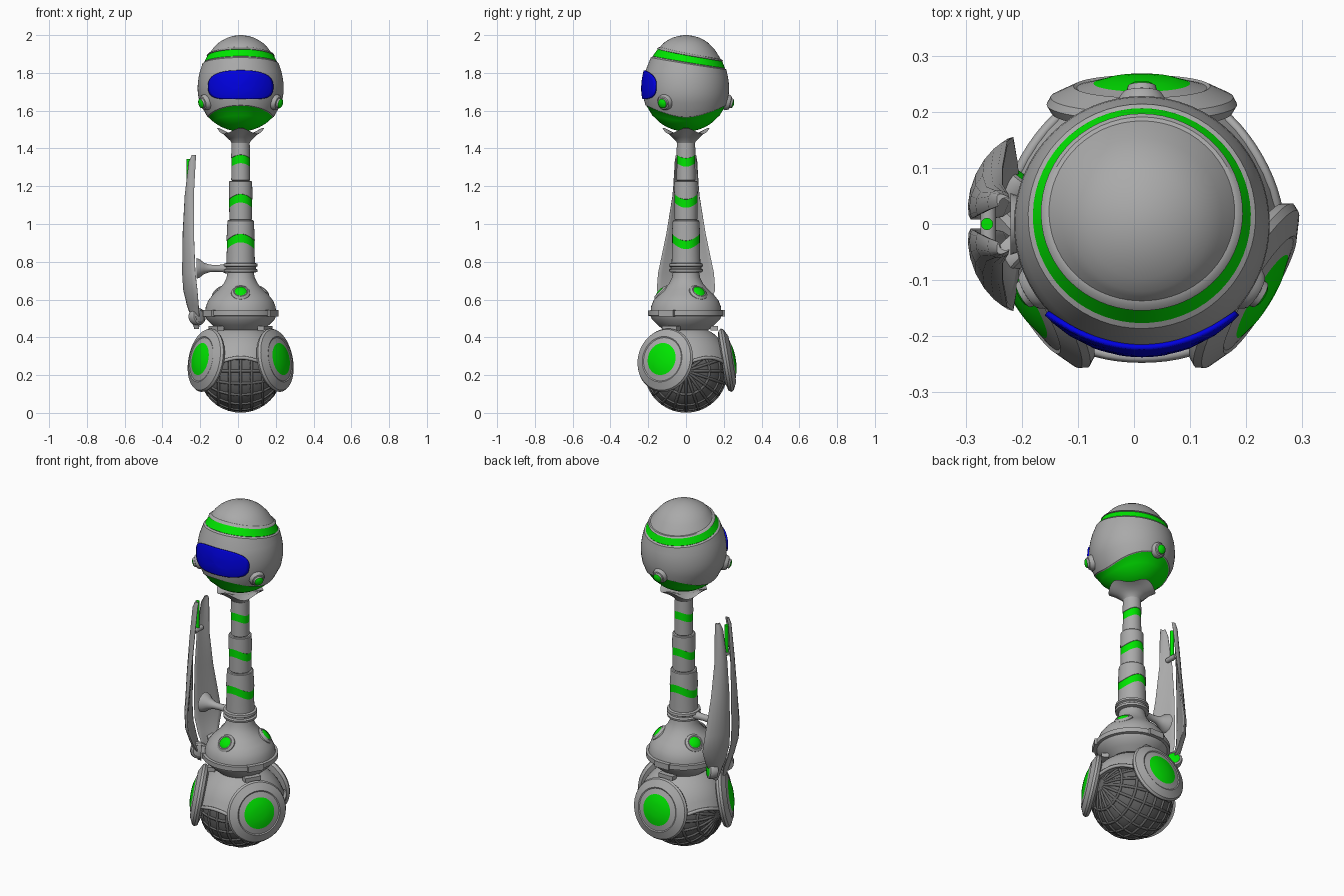
import bpy, bmesh
from math import sin, cos, pi, radians, sqrt
from mathutils import Vector

old = bpy.data.objects.get("Cube")
if old:
    bpy.data.objects.remove(old, do_unlink=True)

AX = 0.014  # body axis in x


def material(name, rgb):
    m = bpy.data.materials.new(name)
    m.use_nodes = True
    m.diffuse_color = (*rgb, 1)
    m.node_tree.nodes["Principled BSDF"].inputs["Base Color"].default_value = (*rgb, 1)
    return m


GREY = material("grey", (0.4, 0.4, 0.4))
GREEN = material("green", (0, 0.88, 0))
BLUE = material("blue", (0, 0, 0.75))
DARK = material("dark grey", (0.13, 0.13, 0.13))


def finish(name, bm, mats, angle=35):
    bmesh.ops.recalc_face_normals(bm, faces=bm.faces)
    me = bpy.data.meshes.new(name)
    bm.to_mesh(me)
    bm.free()
    for m in mats:
        me.materials.append(m)
    ob = bpy.data.objects.new(name, me)
    bpy.context.collection.objects.link(ob)
    bpy.ops.object.select_all(action='DESELECT')
    ob.select_set(True)
    bpy.context.view_layer.objects.active = ob
    bpy.ops.object.shade_smooth_by_angle(angle=radians(angle))
    return ob


def skin(bm, rings, mat_rows=None, caps=True):
    """Join equal closed rings of points into a surface."""
    loops = [[bm.verts.new(p) for p in ring] for ring in rings]
    n = len(loops[0])
    for k in range(len(loops) - 1):
        for i in range(n):
            j = (i + 1) % n
            f = bm.faces.new((loops[k][i], loops[k][j], loops[k + 1][j], loops[k + 1][i]))
            f.material_index = mat_rows[k] if mat_rows else 0
    if caps:
        bm.faces.new(loops[0])
        bm.faces.new(loops[-1]).material_index = mat_rows[-1] if mat_rows else 0


def lathe(name, rows, mats=(GREY, GREEN), n=48, radius=None, loc=(AX, 0, 0), axis=(0, 0, 1)):
    """Rows: r, z, material above the row, wave height, wave count."""
    rows = [tuple(r) + (0, 0, 0)[len(r) - 2:] for r in rows]
    rings = []
    for r, z, _, amp, fold in rows:
        ring = []
        for i in range(n):
            t = 2 * pi * i / n
            h = z + amp * cos(fold * (t + pi / 2))
            rr = r + radius(h) if radius else r
            ring.append((rr * cos(t), rr * sin(t), h))
        rings.append(ring)
    bm = bmesh.new()
    skin(bm, rings, [r[2] for r in rows])
    ob = finish(name, bm, mats)
    ob.location = loc
    ob.rotation_euler = Vector((0, 0, 1)).rotation_difference(Vector(axis)).to_euler()
    return ob


def box(name, r, deg, z, size):
    bm = bmesh.new()
    bmesh.ops.create_cube(bm, size=1)
    bmesh.ops.scale(bm, vec=size, verts=bm.verts)
    ob = finish(name, bm, [GREY])
    a = radians(deg)
    ob.location = (AX + r * cos(a), r * sin(a), z)
    ob.rotation_euler = (0, 0, a)


def tube(name, loops, r, mat):
    """Closed round tubes along point loops."""
    cu = bpy.data.curves.new(name, 'CURVE')
    cu.dimensions = '3D'
    cu.bevel_depth = r
    cu.bevel_resolution = 1
    for pts in loops:
        sp = cu.splines.new('POLY')
        sp.points.add(len(pts) - 1)
        for p, q in zip(sp.points, pts):
            p.co = (*q, 1)
        sp.use_cyclic_u = True
    cu.materials.append(mat)
    ob = bpy.data.objects.new(name, cu)
    bpy.context.collection.objects.link(ob)


# Rolling ball with a raised lattice: upright hoops crossed by hoops through the x axis
BZ, BR = 0.222, 0.214
bm = bmesh.new()
bmesh.ops.create_uvsphere(bm, u_segments=40, v_segments=24, radius=BR)
ball = finish("ball", bm, [DARK])
ball.location = (AX, 0, BZ)
ribs = []
turns = [2 * pi * i / 40 for i in range(40)]
for k in range(-3, 4):
    d = k * 0.058
    rr = sqrt(BR ** 2 - d ** 2)
    ribs.append([(AX + d, rr * cos(t), BZ + rr * sin(t)) for t in turns])
for k in range(10):
    a = k * pi / 10
    ribs.append([(AX + BR * cos(t), BR * sin(t) * cos(a), BZ + BR * sin(t) * sin(a)) for t in turns])
tube("ball_lattice", ribs, 0.008, DARK)


# Shell over the ball, with a scalloped lip
def shell_r(z):
    return sqrt(max(0.243 ** 2 - (z - 0.225) ** 2, 0))


lathe("ball_shell", [(-0.03, 0.262, 0, 0.03, 3), (0.004, 0.262, 0, 0.03, 3)]
      + [(0, 0.31 + 0.0215 * k) for k in range(8)], radius=shell_r)
lip = []
for i in range(72):
    t = 2 * pi * i / 72
    z = 0.262 + 0.03 * cos(3 * (t + pi / 2))
    rr = shell_r(z) + 0.004
    lip.append((AX + rr * cos(t), rr * sin(t), z))
tube("shell_lip", [lip], 0.01, GREY)

# Three side discs, their hinges and the three head knobs
for side, deg in (("left", -31), ("back", 90), ("right", 211)):
    a = radians(deg)
    out = Vector((cos(a), sin(a), 0))
    c = Vector((AX, 0, 0))
    lathe("disc_" + side,
          [(0.12, -0.02), (0.161, -0.01), (0.170, 0.005), (0.163, 0.018), (0.122, 0.038),
           (0.116, 0.035), (0.086, 0.043, 1), (0.06, 0.051, 1), (0.03, 0.055, 1), (0.005, 0.056, 1)],
          loc=c + out * 0.208 + Vector((0, 0, 0.278)), axis=out + Vector((0, 0, 0.17)))
    box("disc_hinge_" + side, 0.15, deg, 0.448, (0.04, 0.09, 0.024))
    box("waist_clip_" + side, 0.192, deg, 0.528, (0.03, 0.09, 0.034))
    lathe("head_knob_" + side,
          [(0.043, -0.02), (0.042, 0.008), (0.034, 0.02), (0.027, 0.022),
           (0.025, 0.032, 1), (0.017, 0.037, 1), (0.005, 0.04, 1)],
          n=24, loc=c + out * 0.215 + Vector((0, 0, 1.645)), axis=out + Vector((0, 0, -0.25)))

# Waist dome with flanges at the foot of the neck
lathe("waist_dome",
      [(0.12, 0.44), (0.15, 0.465), (0.18, 0.495), (0.187, 0.512), (0.201, 0.515), (0.201, 0.541),
       (0.187, 0.543), (0.184, 0.565), (0.172, 0.595), (0.148, 0.625), (0.115, 0.655),
       (0.09, 0.685), (0.075, 0.715), (0.070, 0.742), (0.088, 0.746), (0.09, 0.758),
       (0.081, 0.764), (0.081, 0.772), (0.09, 0.777), (0.088, 0.79), (0.07, 0.796)])
for name, deg in (("front", -90), ("back_left", 30), ("back_right", 150)):
    a = radians(deg)
    out = Vector((cos(a), sin(a), 0))
    lathe("dome_gem_" + name,
          [(0.054, -0.025), (0.05, 0.004), (0.038, 0.014), (0.033, 0.012), (0.031, 0.014, 1),
           (0.015, 0.019, 1), (0.004, 0.02, 1)],
          n=24, loc=Vector((AX, 0, 0.635)) + out * 0.13, axis=out + Vector((0, 0, 0.95)))

# Neck of three stepped sections, each with a wavy green band under a sleeve
for name, z0, z1, r0, r1, zb, amp in (("lower", 0.79, 1.02, 0.076, 0.070, 0.907, 0.018),
                                      ("middle", 1.02, 1.228, 0.060, 0.061, 1.122, 0.014),
                                      ("upper", 1.228, 1.46, 0.050, 0.047, 1.335, 0.009)):
    mid = (r0 + r1) / 2
    lathe("neck_" + name,
          [(r0 - 0.004, z0), (r0, z0 + 0.004), (mid, zb - 0.022, 1, amp, 2),
           (mid, zb + 0.022, 0, amp, 2), (mid + 0.002, zb + 0.023, 0, amp, 2),
           (r1, z1 - 0.004), (r1 - 0.004, z1)])

# Petal collar under the head
lathe("head_collar",
      [(0.046, 1.425), (0.054, 1.44), (0.075, 1.458, 0, 0.002, 4), (0.10, 1.477, 0, 0.008, 4),
       (0.124, 1.492, 0, 0.015, 4), (0.115, 1.494, 0, 0.015, 4), (0.06, 1.48)])


# Egg shaped head: wavy green chin, tilted green band, cap
HZ = 1.715


def head_r(z):
    h = (z - HZ) / (0.285 if z > HZ else 0.225)
    return 0.228 * sqrt(max(1 - h * h, 0.0004))


head = [(0, 1.4905 + d, 1) for d in (0, 0.003, 0.01, 0.022, 0.04)]
head += [(0, 1.56, 1, 0.015, 2), (0, 1.595, 0, 0.031, 2), (0.004, 1.598, 0, 0.031, 2)]
head += [(0.002, 1.65, 0, 0.01, 2)] + [(0, 1.69 + 0.03 * k) for k in range(5)]
head += [(off, 1.877 + d, m, 0.032, 1) for off, d, m in
         ((0.001, -0.028, 0), (-0.006, -0.022, 0), (-0.004, -0.02, 1),
          (-0.004, 0.016, 0), (0.002, 0.018, 0), (0, 0.026, 0), (-0.006, 0.028, 0))]
head += [(-0.003, 1.935, 0, 0.012, 1)] + [(0, z) for z in (1.957, 1.973, 1.986, 1.995, 1.9995)]
lathe("head", head, n=64, radius=head_r)

# Visor: rounded above, flatter and slightly arched below, lying on the head
bm = bmesh.new()
rings = []
for s in (0.02, 0.25, 0.5, 0.75, 0.92, 1):
    ring = []
    for i in range(64):
        t = 2 * pi * i / 64
        c, d = cos(t), sin(t)
        e = 2.5 if d > 0 else 3
        k = s / (abs(c) ** e + abs(d) ** e) ** (1 / e)
        x, z = 0.17 * k * c, 1.73 + 0.083 * k * d
        if d < 0:
            z -= 0.016 * k * d * (1 - (k * c) ** 2)
        y = -sqrt((head_r(z) + 0.005) ** 2 - x * x)
        ring.append((AX + x, y, z))
    rings.append(ring)
skin(bm, rings, caps=False)
bm.verts.ensure_lookup_table()
bm.faces.new(bm.verts[:64])
visor = finish("visor", bm, [BLUE])
sol = visor.modifiers.new("thickness", 'SOLIDIFY')
sol.thickness = 0.009
sol.offset = 0

# Strut from the neck to the folded wings
lathe("wing_strut",
      [(0.03, 0.0), (0.02, 0.02), (0.018, 0.06), (0.02, 0.09), (0.03, 0.12), (0.05, 0.145), (0.055, 0.16)],
      n=24, loc=(-0.06, 0, 0.765), axis=(-1, 0, 0))

# Pair of folded wing blades: z, inner edge x y, outer edge x y, thickness
BLADE = [(0.445, -0.222, 0.022, -0.206, 0.045, 0.008), (0.5, -0.238, 0.012, -0.205, 0.075, 0.013),
         (0.57, -0.265, 0.008, -0.209, 0.12, 0.014), (0.65, -0.286, 0.008, -0.215, 0.155, 0.014),
         (0.74, -0.291, 0.008, -0.226, 0.148, 0.014), (0.95, -0.288, 0.01, -0.234, 0.104, 0.013),
         (1.15, -0.278, 0.016, -0.234, 0.07, 0.011), (1.33, -0.258, 0.026, -0.224, 0.054, 0.009),
         (1.365, -0.242, 0.032, -0.222, 0.046, 0.005)]
for name, side in (("back", 1), ("front", -1)):
    rings = []
    for z, xi, yi, xo, yo, th in BLADE:
        a, b = Vector((xi, yi, z)), Vector((xo, yo, z))
        mid, half = (a + b) / 2, (b - a) / 2
        nrm = Vector((half.y, -half.x, 0)).normalized()
        ring = []
        for i in range(16):
            t = 2 * pi * i / 16
            p = mid + half * cos(t) + nrm * (th * sin(t) - 0.012 * sin(t) ** 2)
            ring.append((p.x, p.y * side, p.z))
        rings.append(ring)
    bm = bmesh.new()
    skin(bm, rings)
    finish("wing_blade_" + name, bm, [GREY], 50)

# Round joints at the foot of the blades, the back one with a green gem
for name, y, mats in (("back", 0.075, (GREY, GREEN)), ("front", -0.06, (GREY, GREY))):
    lathe("wing_joint_" + name,
          [(0.04, -0.03), (0.047, 0), (0.043, 0.012), (0.034, 0.016), (0.032, 0.015, 1), (0.006, 0.02, 1)],
          mats=mats, n=24, loc=(-0.212, y, 0.51), axis=(0.6, 10 * y, 0.12))

# Short green spine between the blade tips, held by a clip
lathe("wing_spine", [(0.011, 1.17), (0.011, 1.345)], mats=(GREEN,), n=12, loc=(-0.262, 0, 0))
lathe("spine_clip", [(0.014, -0.035), (0.014, 0.035)], n=12, loc=(-0.26, 0, 1.18), axis=(0, 1, 0))
